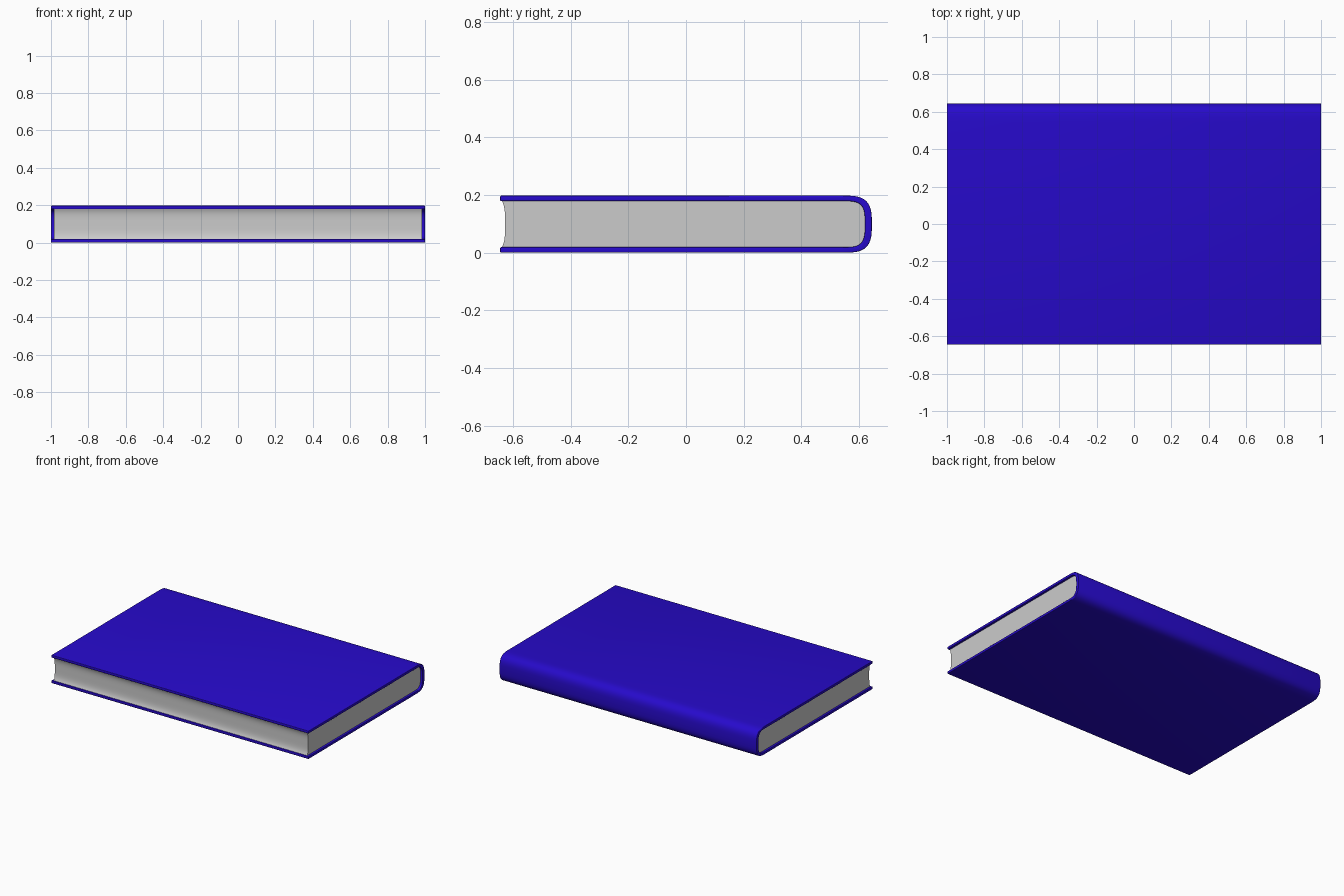
import bpy, bmesh, math

if "Cube" in bpy.data.objects:
    bpy.data.objects.remove(bpy.data.objects["Cube"])

H = 0.198          # book thickness
MID = H / 2
FRONT, HINGE = -0.645, 0.545   # fore edge, start of the spine curve


def spine_curve(depth, half, power, steps=24):
    """Rounded spine from top to bottom, as (y, z) points."""
    pts = []
    for i in range(steps + 1):
        t = math.pi / 2 - math.pi * i / steps
        c, s = max(0.0, math.cos(t)), math.sin(t)
        if i in (0, steps):
            c = 0.0
        y = HINGE + depth * c ** (2 / power)
        z = MID + half * math.copysign(abs(s) ** (2 / power), s)
        pts.append((y, z))
    return pts


def extrude_profile(name, profile, half_len, color=None, bevel=0.0):
    """Extrude a (y, z) outline along x."""
    bm = bmesh.new()
    face = bm.faces.new([bm.verts.new((-half_len, y, z)) for y, z in profile])
    geom = bmesh.ops.extrude_face_region(bm, geom=[face])["geom"]
    verts = [v for v in geom if isinstance(v, bmesh.types.BMVert)]
    bmesh.ops.translate(bm, verts=verts, vec=(2 * half_len, 0, 0))
    bmesh.ops.recalc_face_normals(bm, faces=bm.faces)
    if bevel:
        sharp = [e for e in bm.edges if e.calc_face_angle(0) > math.radians(60)]
        bmesh.ops.bevel(bm, geom=sharp, offset=bevel, segments=3,
                        profile=0.5, affect='EDGES', clamp_overlap=True)
    mesh = bpy.data.meshes.new(name)
    bm.to_mesh(mesh)
    bm.free()
    obj = bpy.data.objects.new(name, mesh)
    bpy.context.collection.objects.link(obj)
    if color:
        mat = bpy.data.materials.new(name + "_color")
        mat.diffuse_color = color
        mat.use_nodes = True
        mat.node_tree.nodes["Principled BSDF"].inputs["Base Color"].default_value = mat.diffuse_color
        mesh.materials.append(mat)
    bpy.ops.object.select_all(action='DESELECT')
    obj.select_set(True)
    bpy.context.view_layer.objects.active = obj
    bpy.ops.object.shade_smooth_by_angle(angle=math.radians(40))
    return obj


# Cover: two boards joined by a rounded spine
T = 0.019
outer = spine_curve(0.1, MID, 3.2)
inner = spine_curve(0.076, MID - T, 3.5)
cover = ([(FRONT, H)] + outer + [(FRONT, 0), (FRONT, T)]
         + inner[::-1] + [(FRONT, H - T)])
extrude_profile("cover", cover, 1.0, (0.02, 0.003, 0.6, 1), bevel=0.004)

# Page block: rounded back tucked into the spine, hollow fore edge
half = MID - T + 0.003
back = spine_curve(0.079, half, 3.5)
fore = []
for i in range(17):
    u = -1 + 2 * i / 16
    fore.append((-0.640 + 0.012 * (1 - u ** 4), MID + half * u))
extrude_profile("pages", back + fore, 0.985)
